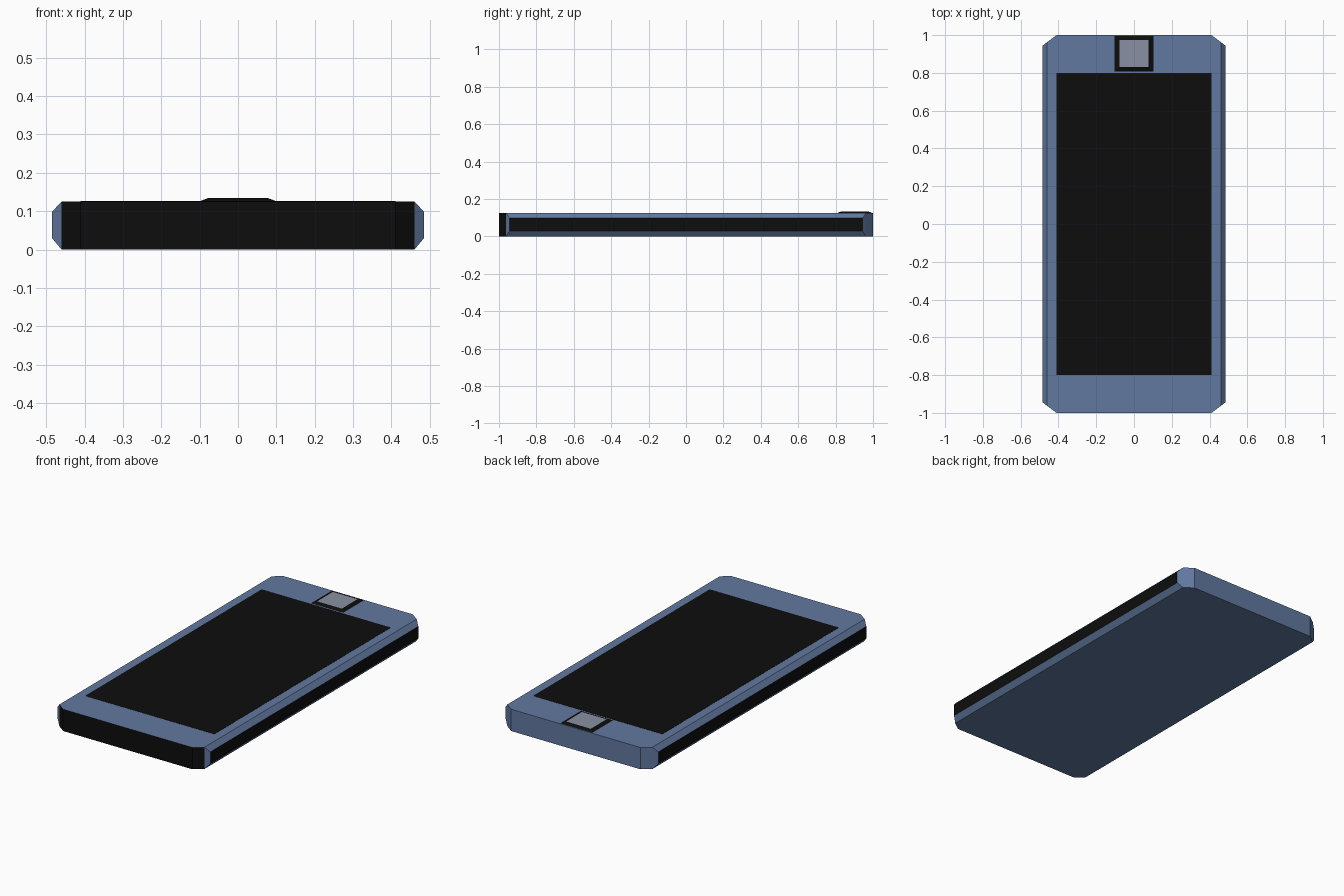
import bpy, bmesh

if "Cube" in bpy.data.objects:
    bpy.data.objects.remove(bpy.data.objects["Cube"])

W, SIDE, L, H = 0.46, 0.485, 1.0, 0.125   # core half width, full half width, half length, height


def material(name, rgb):
    m = bpy.data.materials.new(name)
    m.diffuse_color = (*rgb, 1)
    m.use_nodes = True
    m.node_tree.nodes["Principled BSDF"].inputs["Base Color"].default_value = m.diffuse_color
    return m


blue = material("blue_shell", (0.12, 0.19, 0.35))
black = material("black_gloss", (0.004, 0.004, 0.004))
grey = material("lens_grey", (0.25, 0.28, 0.36))


def rect(ax, bx, ay, by):
    return [(ax, ay), (bx, ay), (bx, by), (ax, by)]


def loft(bm, ring_a, ring_b, side_mat, end_mat, base=False):
    """Join two rings with flat faces and cap the far ring."""
    a = [bm.verts.new(p) for p in ring_a]
    b = [bm.verts.new(p) for p in ring_b]
    n = len(a)
    sides = [bm.faces.new((a[i], a[(i + 1) % n], b[(i + 1) % n], b[i])) for i in range(n)]
    for f in sides:
        f.material_index = side_mat
    bm.faces.new(b).material_index = end_mat
    if base:
        bm.faces.new(a[::-1]).material_index = side_mat
    return sides


def finish(name, bm, mats):
    bmesh.ops.remove_doubles(bm, verts=bm.verts[:], dist=1e-5)
    bmesh.ops.recalc_face_normals(bm, faces=bm.faces[:])
    me = bpy.data.meshes.new(name)
    bm.to_mesh(me)
    bm.free()
    for m in mats:
        me.materials.append(m)
    ob = bpy.data.objects.new(name, me)
    bpy.context.collection.objects.link(ob)
    return ob


# Body: clipped-corner slab with a black front end
bm = bmesh.new()
outline = [(-0.41, -L), (0.41, -L), (W, -0.963), (W, 0.963),
           (0.41, L), (-0.41, L), (-W, 0.963), (-W, -0.963)]
walls = loft(bm, [(x, y, 0) for x, y in outline],
             [(x, y, H) for x, y in outline], 0, 0, base=True)
for i in (0, 1, 7):
    walls[i].material_index = 1
bmesh.ops.delete(bm, geom=[walls[2], walls[6]], context='FACES_ONLY')

# Bevelled long sides with black strips
for s in (-1, 1):
    loft(bm, [(s * W, y, z) for y, z in rect(-0.963, 0.963, 0, H)],
         [(s * SIDE, y, z) for y, z in rect(-0.943, 0.943, 0.03, 0.098)], 0, 1)
finish("phone_body", bm, [blue, black])

# Screen
bm = bmesh.new()
panel = rect(-0.41, 0.41, -0.8, 0.8)
loft(bm, [(x, y, H - 0.002) for x, y in panel],
     [(x, y, H + 0.001) for x, y in panel], 0, 0, base=True)
finish("screen", bm, [black])

# Camera bump: tapered black frame with a grey window on top
bm = bmesh.new()
loft(bm, [(x, y, H) for x, y in rect(-0.102, 0.102, 0.808, 0.995)],
     [(x, y, 0.134) for x, y in rect(-0.078, 0.078, 0.83, 0.975)], 0, 1, base=True)
finish("camera_bump", bm, [black, grey])
